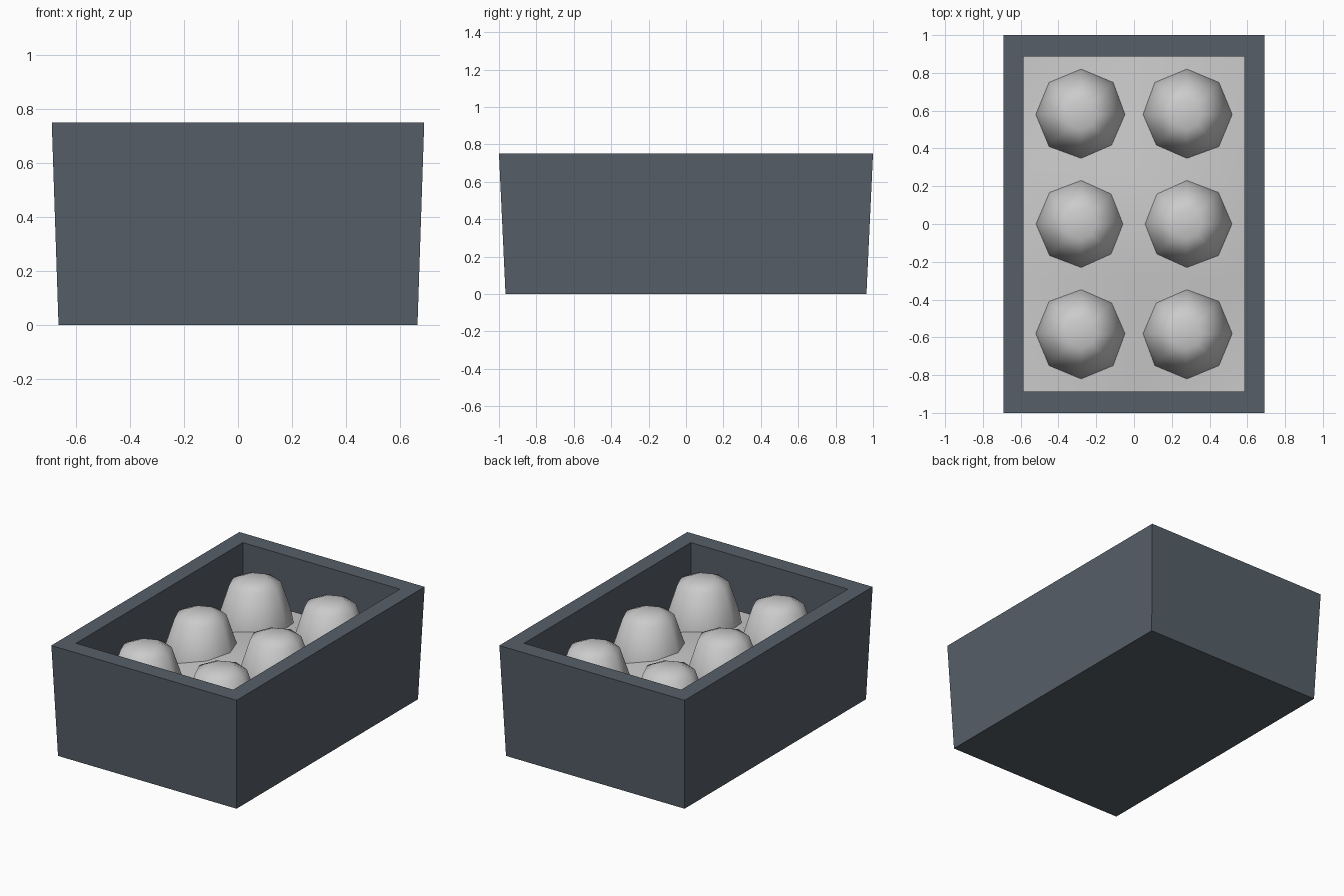
import bpy
import bmesh
import math

cube = bpy.data.objects.get("Cube")
if cube:
    bpy.data.objects.remove(cube, do_unlink=True)


def make_material(name, colour):
    mat = bpy.data.materials.new(name)
    mat.use_nodes = True
    mat.diffuse_color = colour
    mat.node_tree.nodes["Principled BSDF"].inputs["Base Color"].default_value = colour
    return mat


def make_object(name, bm, mat, smooth=False):
    bmesh.ops.recalc_face_normals(bm, faces=bm.faces)
    mesh = bpy.data.meshes.new(name)
    bm.to_mesh(mesh)
    bm.free()
    mesh.materials.append(mat)
    obj = bpy.data.objects.new(name, mesh)
    bpy.context.collection.objects.link(obj)
    if smooth:
        bpy.ops.object.select_all(action="DESELECT")
        obj.select_set(True)
        bpy.context.view_layer.objects.active = obj
        bpy.ops.object.shade_smooth_by_angle(angle=math.radians(50))
    return obj


def loft(bm, rings):
    """Join a list of point rings, capping both ends."""
    loops = [[bm.verts.new(p) for p in ring] for ring in rings]
    for a, b in zip(loops, loops[1:]):
        n = len(a)
        for i in range(n):
            bm.faces.new((a[i], a[(i + 1) % n], b[(i + 1) % n], b[i]))
    bm.faces.new(loops[0])
    bm.faces.new(loops[-1])


def rectangle(x, y, z):
    return [(-x, -y, z), (x, -y, z), (x, y, z), (-x, y, z)]


slate = make_material("slate", (0.093, 0.114, 0.138, 1))
pale_grey = make_material("pale grey", (0.6, 0.6, 0.6, 1))

IN_X, IN_Y, TOP = 0.585, 0.887, 0.75

# Open box: tapered outside, flat rim, upright inner walls
bm = bmesh.new()
loft(bm, [rectangle(0.665, 0.965, 0), rectangle(0.69, 1, TOP),
          rectangle(IN_X, IN_Y, TOP), rectangle(IN_X, IN_Y, 0.3)])
make_object("box", bm, slate)

# Tray floor: low at the walls, with two peaks between the rows
bm = bmesh.new()
xs = (-IN_X, 0, IN_X)
ys = (-IN_Y, -0.29, 0.29, IN_Y)
grid = [[bm.verts.new((x, y, 0.5 if x == 0 and abs(y) < 0.5 else 0.385))
         for x in xs] for y in ys]
for j in range(3):
    for i in range(2):
        bm.faces.new((grid[j][i], grid[j][i + 1], grid[j + 1][i + 1], grid[j + 1][i]))
bmesh.ops.triangulate(bm, faces=bm.faces)
make_object("tray_floor", bm, pale_grey, smooth=True)

# Six eight-sided rounded domes
profile = [(0.24, 0.32), (0.24, 0.39), (0.224, 0.48), (0.16, 0.675), (0.08, 0.71)]
for row, y in zip(("front", "middle", "back"), (-0.58, 0, 0.58)):
    for side, x in (("right", -0.28), ("left", 0.28)):
        bm = bmesh.new()
        angles = [math.tau * k / 8 for k in range(8)]
        loft(bm, [[(x + r * math.cos(a), y + r * math.sin(a), z) for a in angles]
                  for r, z in profile])
        make_object(f"dome_{row}_{side}", bm, pale_grey, smooth=True)
